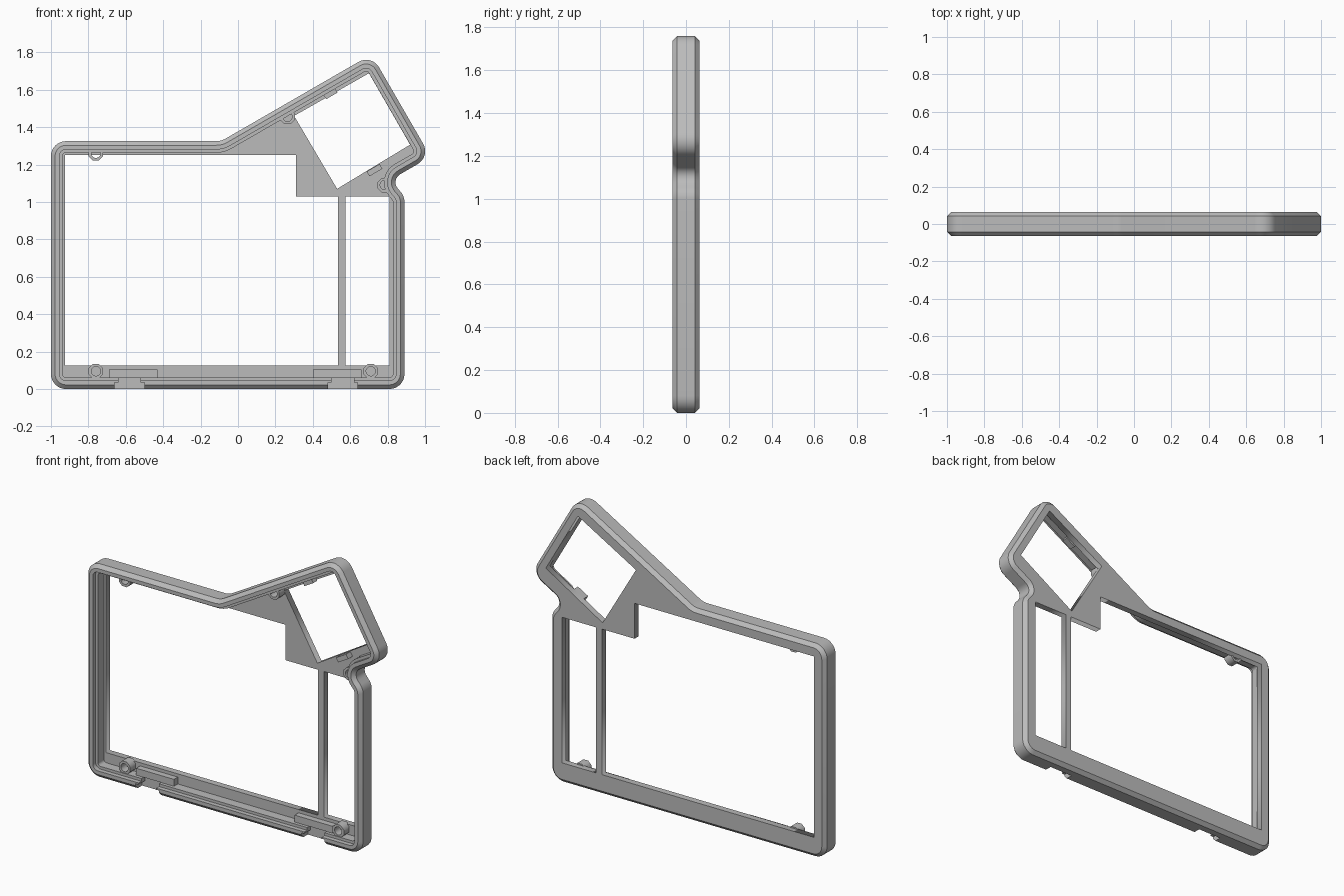
import bpy, bmesh, math
from mathutils import Vector, Matrix

if "Cube" in bpy.data.objects:
    bpy.data.objects.remove(bpy.data.objects["Cube"], do_unlink=True)

grey = bpy.data.materials.new("plain grey")
grey.use_nodes = True
grey.diffuse_color = (0.5, 0.5, 0.5, 1)
bsdf = next(n for n in grey.node_tree.nodes if n.type == 'BSDF_PRINCIPLED')
bsdf.inputs["Base Color"].default_value = grey.diffuse_color

# Outer outline: x, z, corner radius (counter-clockwise)
CORNERS = [(-1, 0, .08), (.89, 0, .08), (.89, 1.03, .08), (.815, 1.118, .05),
           (1.03, 1.242, .08), (.714, 1.789, .08), (-.09, 1.325, .1), (-1, 1.325, .08)]
BACK, FLOOR = .063, .023


def activate(ob):
    bpy.ops.object.select_all(action='DESELECT')
    ob.select_set(True)
    bpy.context.view_layer.objects.active = ob


def outline(inset, steps=8):
    """Rounded outline moved inward by a distance."""
    pts, n = [], len(CORNERS)
    for i in range(n):
        p = Vector(CORNERS[i][:2])
        a = (p - Vector(CORNERS[i - 1][:2])).normalized()
        b = (Vector(CORNERS[(i + 1) % n][:2]) - p).normalized()
        turn = math.atan2(a.x * b.y - a.y * b.x, a.dot(b))
        side = 1 if turn > 0 else -1
        normal = Vector((-a.y, a.x))
        r = CORNERS[i][2]
        # Arc centre stays fixed while the radius changes with the inset
        start = p - a * r * math.tan(abs(turn) / 2)
        centre = start + normal * r * side
        arm = -normal * side * (r - side * inset)
        for k in range(steps + 1):
            pts.append(centre + Matrix.Rotation(turn * k / steps, 2) @ arm)
    return pts


def mesh_object(name, bm):
    bmesh.ops.recalc_face_normals(bm, faces=bm.faces[:])
    me = bpy.data.meshes.new(name)
    bm.to_mesh(me)
    bm.free()
    me.materials.append(grey)
    ob = bpy.data.objects.new(name, me)
    bpy.context.collection.objects.link(ob)
    return ob


def box(name, x0, x1, y0, y1, z0, z1, tilt=0):
    bm = bmesh.new()
    size = Matrix.Diagonal((x1 - x0, y1 - y0, z1 - z0, 1))
    bmesh.ops.create_cube(bm, size=1, matrix=size)
    ob = mesh_object(name, bm)
    ob.location = ((x0 + x1) / 2, (y0 + y1) / 2, (z0 + z1) / 2)
    ob.rotation_euler.y = -math.radians(tilt)
    return ob


def sheet(name, loops, y0, y1):
    """Flat plate with holes, standing upright between two depths."""
    cu = bpy.data.curves.new(name, 'CURVE')
    cu.dimensions, cu.fill_mode = '2D', 'BOTH'
    cu.extrude = (y1 - y0) / 2
    for loop in loops:
        sp = cu.splines.new('POLY')
        sp.points.add(len(loop) - 1)
        for pt, co in zip(sp.points, loop):
            pt.co = (co[0], co[1], 0, 1)
        sp.use_cyclic_u = True
    cu.materials.append(grey)
    ob = bpy.data.objects.new(name, cu)
    bpy.context.collection.objects.link(ob)
    ob.rotation_euler.x = math.pi / 2
    ob.location.y = (y0 + y1) / 2
    activate(ob)
    bpy.ops.object.convert(target='MESH')
    return bpy.context.object


def ngon(x, z, r, n):
    return [(x + r * math.cos(math.tau * (k + .5) / n),
             z + r * math.sin(math.tau * (k + .5) / n)) for k in range(n)]


# Perimeter wall: chamfered section swept around the outline (inset, depth)
section = [(0, .042), (0, -.042), (.022, -.063), (.045, -.063), (.045, -.035),
           (.062, -.035), (.062, FLOOR), (.04, FLOOR), (.04, BACK), (.022, BACK)]
bm = bmesh.new()
rings = [[bm.verts.new((p.x, y, p.y)) for p in outline(d)] for d, y in section]
for j, ring in enumerate(rings):
    nxt = rings[(j + 1) % len(rings)]
    for i in range(len(ring)):
        k = (i + 1) % len(ring)
        bm.faces.new((ring[i], ring[k], nxt[k], nxt[i]))
wall = mesh_object("perimeter_wall", bm)

# Two stepped notches through the front of the bottom wall
for x in (-.58, .56):
    for half, top in ((.08, .035), (.06, .08)):
        cutter = box("notch_cutter", x - half, x + half, -.1, 0, -.05, top)
        cutter.hide_render = True
        mod = wall.modifiers.new("notch", 'BOOLEAN')
        mod.operation, mod.solver, mod.object = 'DIFFERENCE', 'EXACT', cutter
        activate(wall)
        bpy.ops.object.modifier_apply(modifier=mod.name)
        bpy.data.objects.remove(cutter, do_unlink=True)
activate(wall)
bpy.ops.object.shade_smooth_by_angle(angle=math.radians(25))

# Back plate with main, side and tilted openings
main_opening = [(-.925, .125), (.535, .125), (.535, 1.03), (.31, 1.03),
                (.31, 1.25), (-.925, 1.25)]
side_opening = [(.575, .125), (.81, .125), (.81, 1.03), (.575, 1.03)]
tilted_opening = [(.30, 1.46), (.53, 1.07), (.92, 1.306), (.70, 1.688)]
sheet("back_plate", [outline(.04), main_opening, side_opening, tilted_opening], FLOOR, BACK)

# Screw bosses
for x, z in ((-.76, .095), (.71, .095), (-.76, 1.26), (.265, 1.455), (.785, 1.09)):
    sheet("screw_boss", [ngon(x, z, .042, 8), ngon(x, z, .025, 16)], -.03, .03)

# Raised pads behind the notches
for x in (-.56, .53):
    box("latch_pad", x - .13, x + .13, -.015, .03, .062, .105)

# Small clips on the tilted opening
box("upper_clip", .46, .53, -.02, .02, 1.565, 1.59, 30)
box("lower_clip", .69, .77, -.02, .03, 1.155, 1.185, 30)
